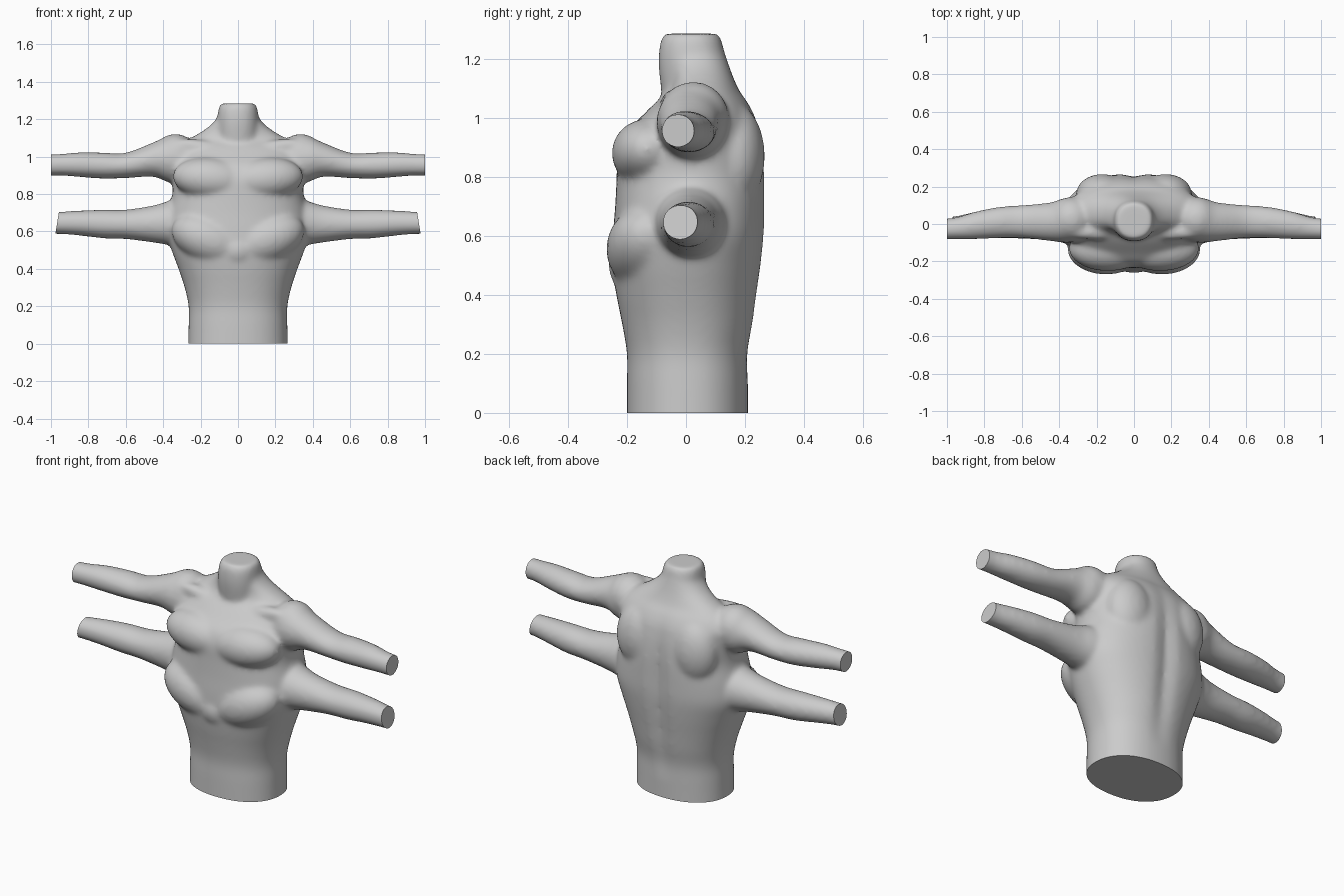
import bpy, bmesh
from math import sin, cos, pi, exp
from mathutils import Vector, Matrix

if "Cube" in bpy.data.objects:
    bpy.data.objects.remove(bpy.data.objects["Cube"])

bm = bmesh.new()


def loft(rings):
    """Skin a list of closed rings of points and cap both ends."""
    rows = [[bm.verts.new(p) for p in ring] for ring in rings]
    n = len(rows[0])
    faces = []
    for a, b in zip(rows, rows[1:]):
        for i in range(n):
            j = (i + 1) % n
            faces.append(bm.faces.new((a[i], a[j], b[j], b[i])))
    faces.append(bm.faces.new(rows[0][::-1]))
    faces.append(bm.faces.new(rows[-1]))
    bmesh.ops.recalc_face_normals(bm, faces=faces)


def smooth_rows(rows, steps=4):
    """Catmull-Rom interpolation between table rows."""
    out = []
    for i in range(len(rows) - 1):
        p0, p1, p2, p3 = (rows[max(0, min(len(rows) - 1, i + k))] for k in (-1, 0, 1, 2))
        for s in range(steps):
            t = s / steps
            out.append([0.5 * (2 * b + (c - a) * t + (2 * a - 5 * b + 4 * c - d) * t * t
                               + (3 * b - a - 3 * c + d) * t ** 3)
                        for a, b, c, d in zip(p0, p1, p2, p3)])
    return out + [list(rows[-1])]


def spow(v, e):
    return abs(v) ** e * (1 if v >= 0 else -1)


def trunk_ring(z, w, front, back, n=72):
    mid = 0.5 * (front + back)
    half = 0.5 * (back - front)
    pts = []
    for i in range(n):
        a = 2 * pi * i / n
        x, y = w * spow(cos(a), 0.9), mid + half * spow(sin(a), 0.9)
        # shallow spine groove
        if y > mid and 0.1 < z < 1.1:
            y -= 0.022 * exp(-(x / 0.045) ** 2) * sin(pi * (z - 0.1))
        pts.append((x, y, z))
    return pts


def ellipsoid(c, r, tilt=0):
    m = (Matrix.Translation(c) @ Matrix.Rotation(tilt, 4, 'Y')
         @ Matrix.Diagonal((*r, 1)))
    bmesh.ops.create_uvsphere(bm, u_segments=40, v_segments=24, radius=1, matrix=m)


# Trunk and trapezius: height, half width, front y, back y
trunk = [(-0.06, .267, -.2, .21), (0.1, .264, -.2, .21), (0.2, .264, -.2, .212),
         (0.3, .285, -.216, .23), (0.4, .318, -.236, .244), (0.5, .355, -.25, .258),
         (0.6, .385, -.248, .268), (0.7, .375, -.24, .27), (0.8, .35, -.235, .27),
         (0.88, .352, -.232, .264), (0.95, .36, -.205, .252), (1.0, .36, -.155, .238),
         (1.05, .325, -.105, .212), (1.09, .27, -.06, .182), (1.13, .2, -.05, .163),
         (1.17, .145, -.06, .148), (1.21, .11, -.07, .135)]
loft([trunk_ring(*r) for r in smooth_rows(trunk)])

# Neck
neck = [(0.98, .1, -.07, .15), (1.1, .112, -.085, .15), (1.18, .112, -.093, .14),
        (1.24, .107, -.09, .126), (1.27, .1, -.082, .118), (1.285, .09, -.072, .108)]
loft([trunk_ring(*r) for r in smooth_rows(neck)])

# Arms: x, centre y, centre z, y radius, z radius
upper_arm = [(.22, .02, .97, .11, .1), (.36, .02, .985, .12, .125), (.45, .012, .985, .103, .093),
             (.6, .013, .953, .088, .068), (.72, .008, .952, .084, .07), (.85, -.008, .957, .074, .066),
             (.95, -.023, .957, .06, .058), (1.05, -.03, .955, .055, .056)]
lower_arm = [(.22, .015, .64, .14, .14), (.36, .015, .645, .12, .12), (.45, .012, .64, .1, .1),
             (.6, .01, .638, .089, .079), (.72, .006, .64, .083, .077), (.85, -.006, .645, .072, .067),
             (.95, -.018, .646, .061, .06), (1.05, -.024, .645, .058, .058)]
for side in (-1, 1):
    for arm in (upper_arm, lower_arm):
        loft([[(side * x, cy + ry * cos(2 * pi * i / 32), cz + rz * sin(2 * pi * i / 32))
               for i in range(32)] for x, cy, cz, ry, rz in smooth_rows(arm)])
    # Shoulder caps, chest muscles, collar bones and shoulder blades
    ellipsoid((side * .335, .025, 1.0), (.12, .12, .122))
    ellipsoid((side * .14, -.13, .88), (.21, .122, .115), side * -.1)
    ellipsoid((side * .15, -.135, .555), (.215, .135, .13), side * -.38)
    ellipsoid((side * .2, -.045, 1.055), (.16, .04, .035), side * -.12)
    ellipsoid((side * .17, .16, .87), (.14, .107, .18))
ellipsoid((0, -.13, .5), (.13, .134, .11))

# Fuse the parts into one soft skin
mesh = bpy.data.meshes.new("torso")
bm.to_mesh(mesh)
bm.free()
torso = bpy.data.objects.new("four_armed_torso", mesh)
bpy.context.collection.objects.link(torso)
remesh = torso.modifiers.new("fuse", 'REMESH')
remesh.mode = 'VOXEL'
remesh.voxel_size = 0.012
soften = torso.modifiers.new("soften", 'SMOOTH')
soften.factor = 0.5
soften.iterations = 14
deps = bpy.context.evaluated_depsgraph_get()
fused = bpy.data.meshes.new_from_object(torso.evaluated_get(deps))
torso.modifiers.clear()
torso.data = fused

# Flat cuts at the waist and the arm ends
bm = bmesh.new()
bm.from_mesh(fused)


def cut(point, normal, zmin, zmax):
    point, normal = Vector(point), Vector(normal).normalized()
    faces = [f for f in bm.faces if zmin < f.calc_center_median().z < zmax]
    edges = {e for f in faces for e in f.edges}
    verts = {v for f in faces for v in f.verts}
    bmesh.ops.bisect_plane(bm, geom=list(verts) + list(edges) + faces, dist=1e-5,
                           plane_co=point, plane_no=normal)
    gone = [v for v in bm.verts if zmin < v.co.z < zmax and (v.co - point).dot(normal) > 1e-4]
    bmesh.ops.delete(bm, geom=gone, context='VERTS')
    bmesh.ops.holes_fill(bm, edges=[e for e in bm.edges if e.is_boundary], sides=0)


cut((0, 0, 0), (0, 0, -1), -1, 0.3)
for side in (-1, 1):
    cut((side, 0, .955), (side, 0, 0), 0.8, 1.2)
    cut((side * .967, 0, .645), (side, 0, .16), 0.4, 0.8)
bmesh.ops.recalc_face_normals(bm, faces=bm.faces[:])
bm.to_mesh(fused)
bm.free()

bpy.context.view_layer.objects.active = torso
torso.select_set(True)
bpy.ops.object.shade_smooth_by_angle(angle=0.7)
